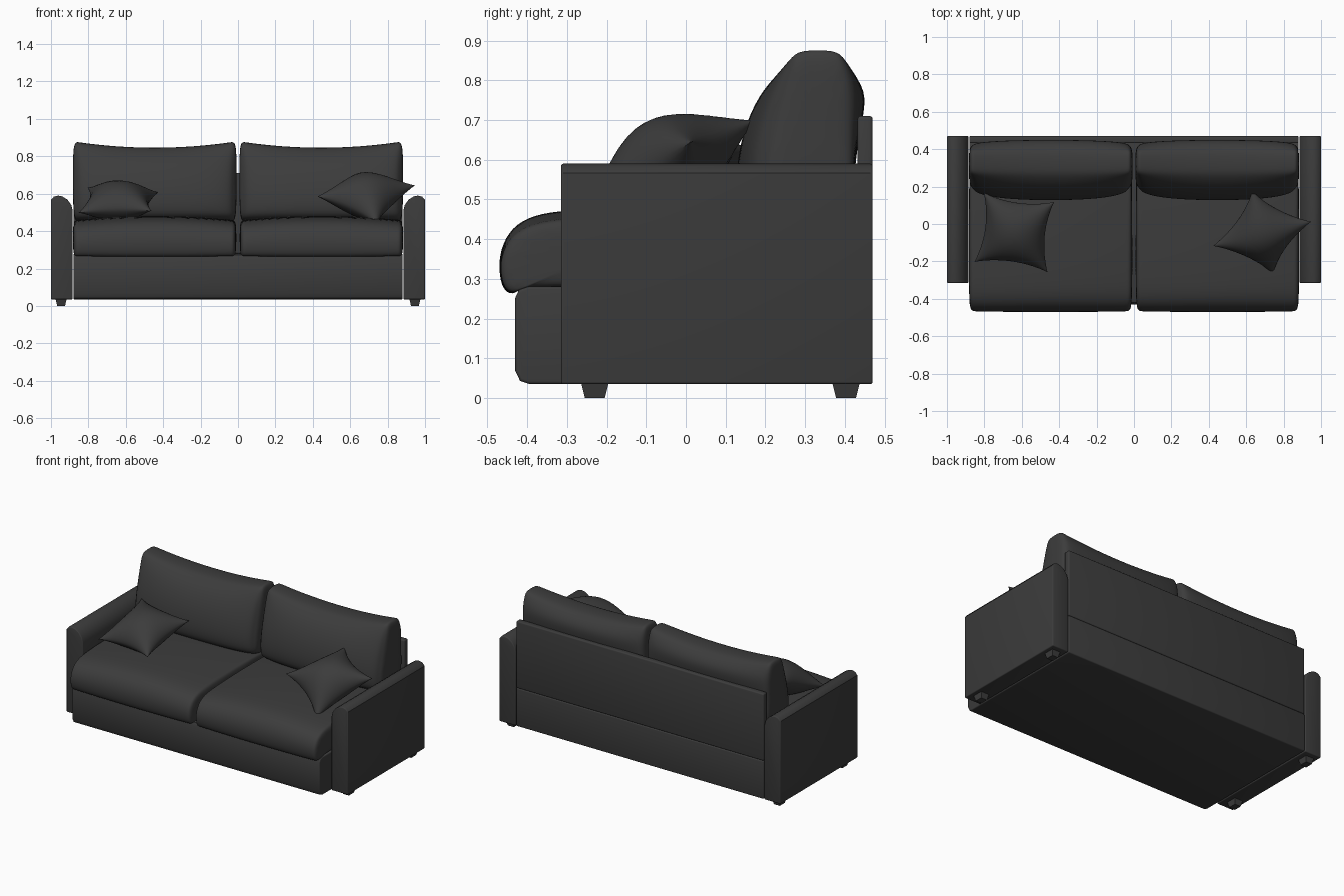
import bpy, bmesh, math
from mathutils import Vector

if "Cube" in bpy.data.objects:
    bpy.data.objects.remove(bpy.data.objects["Cube"])

charcoal = bpy.data.materials.new("charcoal_fabric")
charcoal.diffuse_color = (0.045, 0.045, 0.045, 1)
charcoal.use_nodes = True
charcoal.node_tree.nodes["Principled BSDF"].inputs["Base Color"].default_value = charcoal.diffuse_color


def finish(name, bm, mirror=False, subsurf=0):
    bmesh.ops.recalc_face_normals(bm, faces=bm.faces)
    me = bpy.data.meshes.new(name)
    bm.to_mesh(me)
    bm.free()
    me.materials.append(charcoal)
    ob = bpy.data.objects.new(name, me)
    bpy.context.collection.objects.link(ob)
    bpy.ops.object.select_all(action='DESELECT')
    ob.select_set(True)
    bpy.context.view_layer.objects.active = ob
    if subsurf:
        for p in me.polygons:
            p.use_smooth = True
        ob.modifiers.new("soft", 'SUBSURF').levels = subsurf
        ob.modifiers["soft"].render_levels = subsurf
    else:
        bpy.ops.object.shade_smooth_by_angle(angle=math.radians(35))
    if mirror:
        ob.modifiers.new("mirror", 'MIRROR').use_mirror_merge = False
    return ob


def prism(name, profile, axis, lo, hi, bevel, mirror=False):
    """Extrude a profile along x (points y,z) or y (points x,z)."""
    bm = bmesh.new()

    def place(p, d):
        return (d, p[0], p[1]) if axis == 'x' else (p[0], d, p[1])
    face = bm.faces.new([bm.verts.new(place(p, lo)) for p in profile])
    ext = bmesh.ops.extrude_face_region(bm, geom=[face], use_keep_orig=True)
    move = Vector(place((0, 0), hi - lo))
    for g in ext['geom']:
        if isinstance(g, bmesh.types.BMVert):
            g.co += move
    bmesh.ops.recalc_face_normals(bm, faces=bm.faces)
    sharp = [e for e in bm.edges if e.calc_face_angle(0) > 0.9]
    bmesh.ops.bevel(bm, geom=sharp, offset=bevel, segments=3, profile=0.5,
                    affect='EDGES', clamp_overlap=True)
    return finish(name, bm, mirror)


def cushion(name, end, mid, x0, x1, n=12, rim=0.018):
    """Loft from an end profile to a fuller middle profile and back."""
    bm = bmesh.new()
    cx, hx = (x0 + x1) / 2, (x1 - x0) / 2
    cy = sum(p[0] for p in end) / len(end)
    cz = sum(p[1] for p in end) / len(end)
    rings = []

    def ring(x, s, inset=0.0):
        ty = (1 - abs(s) ** 2.4) ** (1 / 2.4)
        tz = 1 - s * s
        vs = []
        for e, m in zip(end, mid):
            y = e[0] + (m[0] - e[0]) * ty
            z = e[1] + (m[1] - e[1]) * tz
            if inset:
                d = Vector((cy - y, cz - z)).normalized() * inset
                y, z = y + d.x, z + d.y
            vs.append(bm.verts.new((x, y, z)))
        rings.append(vs)
    ring(x0, -1, 0.024)
    for i in range(n + 1):
        s = -math.cos(math.pi * i / n)
        ring(cx + s * (hx - rim), s)
    ring(x1, 1, 0.024)
    k = len(end)
    for a, b in zip(rings, rings[1:]):
        for i in range(k):
            bm.faces.new((a[i], a[(i + 1) % k], b[(i + 1) % k], b[i]))
    bm.faces.new(rings[0])
    bm.faces.new(rings[-1])
    return finish(name, bm, mirror=True, subsurf=2)


def pillow(name, a, b, c, d, thick, pinch=0.17, n=20):
    """Scatter pillow spanning four corners, edges drawn inward."""
    a, b, c, d = map(Vector, (a, b, c, d))
    mid, eu, ev = (a + b + c + d) / 4, (b + c - a - d) / 4, (a + b - c - d) / 4
    twist = (b + d - a - c) / 4
    nrm = eu.cross(ev).normalized()
    bm = bmesh.new()
    for side in (1, -1):
        grid = []
        for j in range(n + 1):
            row = []
            for i in range(n + 1):
                u = math.sin(math.pi / 2 * (2 * i / n - 1))
                v = math.sin(math.pi / 2 * (2 * j / n - 1))
                h = thick * (max(0, 1 - u * u) * max(0, 1 - v * v)) ** 0.6
                pu, pv = u * (1 - pinch * (1 - v * v)), v * (1 - pinch * (1 - u * u))
                row.append(bm.verts.new(mid + eu * pu + ev * pv - twist * u * v * -1 * -1
                                        + nrm * h * side))
            grid.append(row)
        for j in range(n):
            for i in range(n):
                bm.faces.new((grid[j][i], grid[j][i + 1], grid[j + 1][i + 1], grid[j + 1][i]))
    bmesh.ops.remove_doubles(bm, verts=bm.verts, dist=1e-5)
    ob = finish(name, bm)
    for p in ob.data.polygons:
        p.use_smooth = True
    return ob


# Base plinth with rounded front, and upper back panel
prism("base", [(-.395, .035), (-.418, .043), (-.43, .068), (-.43, .252), (-.421, .272),
               (-.40, .28), (.47, .28), (.47, .035)], 'x', -.88, .88, .007)
prism("back_panel", [(.432, .28), (.432, .71), (.47, .71), (.47, .28)], 'x', -.88, .88, .008)

# Arms with an asymmetrically rounded top
prism("arm", [(.884, .035), (.884, .51), (.892, .54), (.912, .568), (.938, .585), (.962, .59),
              (.985, .584), (1.0, .566), (1.0, .035)], 'y', -.315, .47, .006, mirror=True)

# Tapered feet
for label, y in (("front_foot", -.23), ("back_foot", .403)):
    bm = bmesh.new()
    bmesh.ops.create_cube(bm, size=1)
    for v in bm.verts:
        top = v.co.z > 0
        v.co = (.946 + v.co.x * (.06 if top else .042),
                y + v.co.y * (.07 if top else .05), .04 if top else 0)
    finish(label, bm, mirror=True)

# Seat cushions: front overhangs the base with a rounded nose
seat_mid = [(.42, .285), (-.36, .282), (-.415, .277), (-.437, .258), (-.462, .272), (-.472, .32),
            (-.468, .375), (-.44, .43), (-.385, .462), (-.30, .474), (-.1, .482), (.2, .482),
            (.42, .46)]
seat_end = [(.42, .285), (-.36, .282), (-.41, .277), (-.435, .262), (-.458, .275), (-.467, .32),
            (-.462, .365), (-.435, .412), (-.385, .440), (-.30, .453), (-.1, .46), (.2, .46),
            (.42, .45)]
cushion("seat_cushion", seat_end, seat_mid, .008, .884)

# Back cushions: bulging front, saddle-shaped top
back_mid = [(.16, .45), (.125, .51), (.128, .60), (.152, .70), (.198, .785), (.25, .83),
            (.285, .846), (.37, .846), (.41, .83), (.456, .775), (.445, .70), (.425, .60),
            (.42, .45)]
back_end = [(.21, .45), (.195, .51), (.20, .60), (.22, .70), (.248, .80), (.268, .858),
            (.285, .878), (.38, .878), (.397, .858), (.42, .79), (.42, .70), (.42, .60),
            (.42, .45)]
cushion("back_cushion", back_end, back_mid, .006, .884)

# Scatter pillows leaning on the seat
pillow("left_pillow", (-.81, .17, .615), (-.42, .115, .625), (-.47, -.255, .49),
       (-.845, -.205, .515), .105)
pillow("right_pillow", (.63, .17, .745), (.95, .02, .60), (.74, -.275, .485),
       (.425, -.11, .54), .115)
